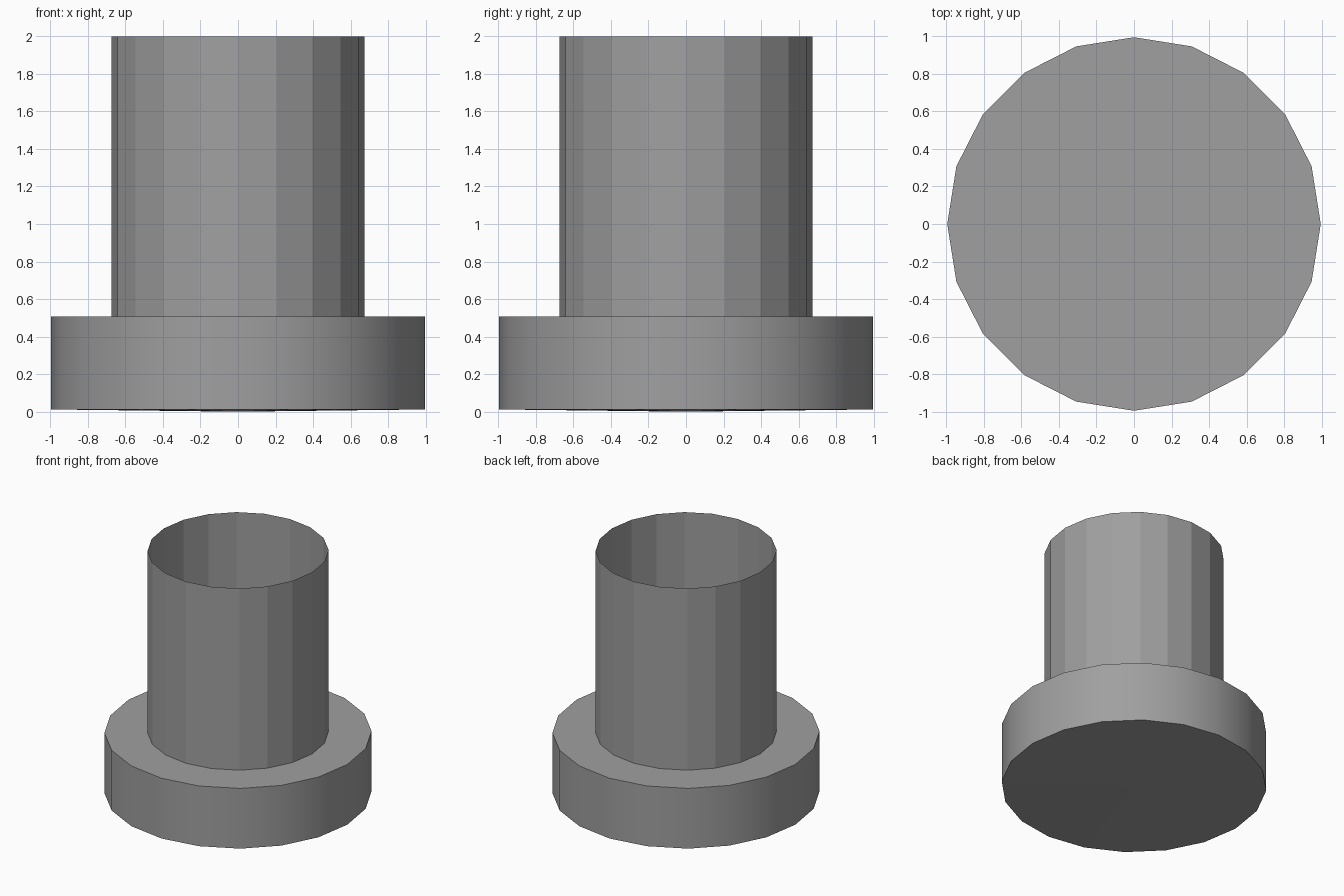
import bpy, bmesh, math

SIDES = 20

cube = bpy.data.objects.get("Cube")
if cube:
    bpy.data.objects.remove(cube, do_unlink=True)

# Single grey finish
grey = bpy.data.materials.new("plain_grey")
grey.use_nodes = True
colour = (0.35, 0.35, 0.35, 1)
grey.diffuse_color = colour
grey.node_tree.nodes["Principled BSDF"].inputs["Base Color"].default_value = colour


def ring(bm, radius, z):
    step = math.tau / SIDES
    return [bm.verts.new((radius * math.cos(i * step), radius * math.sin(i * step), z))
            for i in range(SIDES)]


def wall(bm, low, high):
    faces = []
    for i in range(SIDES):
        j = (i + 1) % SIDES
        faces.append(bm.faces.new((low[i], low[j], high[j], high[i])))
    return faces


def finish(bm, name):
    mesh = bpy.data.meshes.new(name)
    bm.to_mesh(mesh)
    bm.free()
    mesh.materials.append(grey)
    obj = bpy.data.objects.new(name, mesh)
    bpy.context.collection.objects.link(obj)
    return obj


# Base disc: smooth side, flat top, very shallow pointed underside
bm = bmesh.new()
low, high = ring(bm, 0.995, 0.012), ring(bm, 0.995, 0.507)
for face in wall(bm, low, high):
    face.smooth = True
bm.faces.new(high)
tip = bm.verts.new((0, 0, 0))
for i in range(SIDES):
    bm.faces.new((low[(i + 1) % SIDES], low[i], tip))
for edge in bm.edges:
    if len({v in high for v in edge.verts}) == 1 and tip not in edge.verts:
        edge.smooth = False
finish(bm, "base_disc")

# Open thin-walled tube with flat facets
bm = bmesh.new()
wall(bm, ring(bm, 0.674, 0.507), ring(bm, 0.674, 2))
finish(bm, "open_tube")
